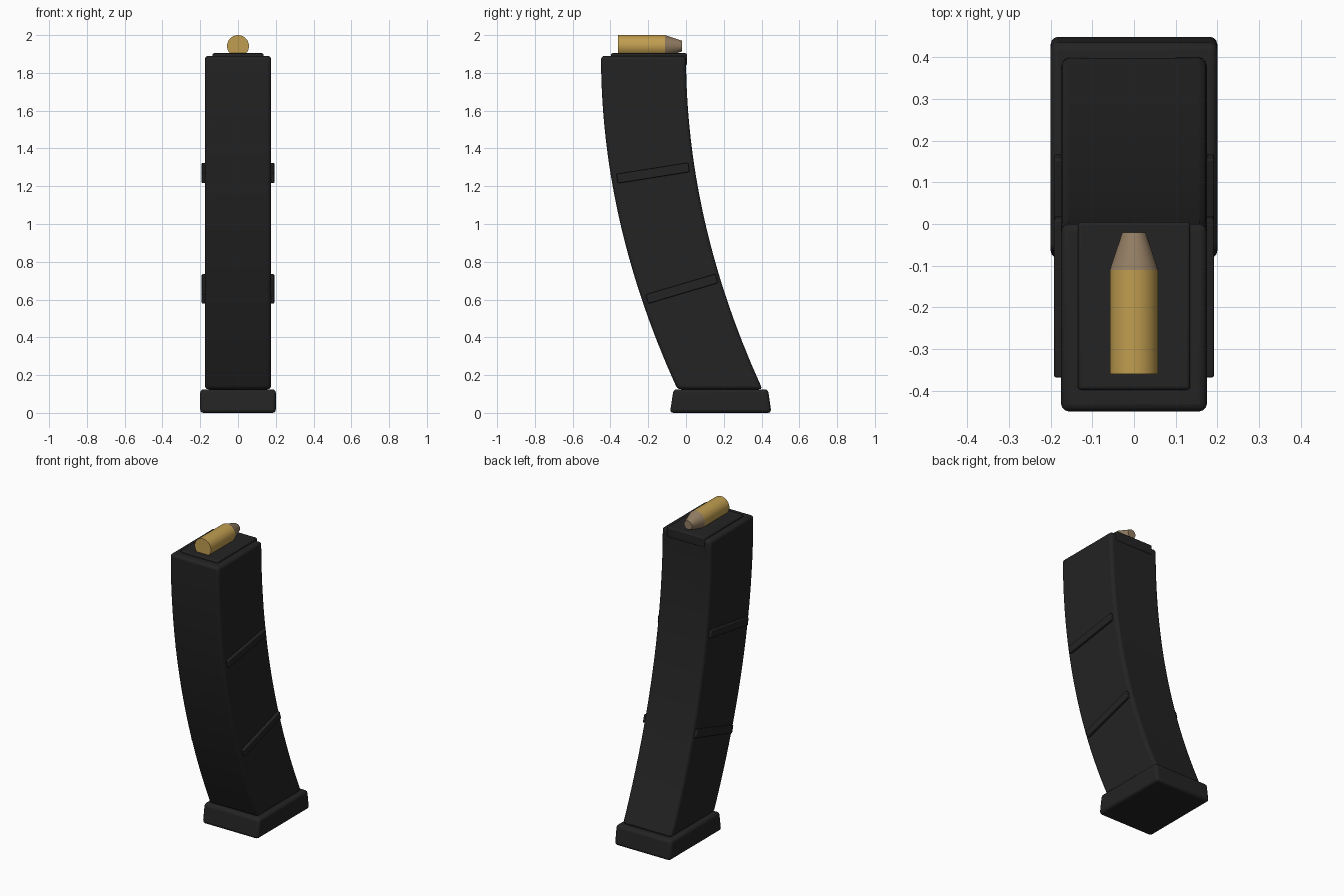
import bpy
import bmesh
import math
from mathutils import Matrix

cube = bpy.data.objects.get("Cube")
if cube:
    bpy.data.objects.remove(cube, do_unlink=True)


def material(name, color, roughness=0.5):
    m = bpy.data.materials.new(name)
    m.use_nodes = True
    m.diffuse_color = (*color, 1)
    bsdf = m.node_tree.nodes["Principled BSDF"]
    bsdf.inputs["Base Color"].default_value = (*color, 1)
    bsdf.inputs["Roughness"].default_value = roughness
    return m


BLACK = material("black polymer", (0.017, 0.017, 0.017), 0.6)
BRASS = material("brass", (0.53, 0.34, 0.08))
COPPER = material("dull copper", (0.29, 0.205, 0.125))


def finish(name, bm, mat, bevel=0):
    """Turn a bmesh into a shaded object, with optional rounded edges."""
    bmesh.ops.recalc_face_normals(bm, faces=bm.faces)
    mesh = bpy.data.meshes.new(name)
    bm.to_mesh(mesh)
    bm.free()
    mesh.materials.append(mat)
    obj = bpy.data.objects.new(name, mesh)
    bpy.context.collection.objects.link(obj)
    if bevel:
        mod = obj.modifiers.new("rounded edges", "BEVEL")
        mod.width = bevel
        mod.segments = 3
        mod.limit_method = "ANGLE"
        mod.angle_limit = math.radians(40)
    bpy.ops.object.select_all(action="DESELECT")
    obj.select_set(True)
    bpy.context.view_layer.objects.active = obj
    bpy.ops.object.shade_smooth_by_angle(angle=math.radians(35))
    return obj


def loft(name, sections, half_width, mat, bevel):
    """Stack rectangles given as (front y, back y, z)."""
    bm = bmesh.new()
    rings = []
    for front, back, z in sections:
        corners = ((-1, front), (1, front), (1, back), (-1, back))
        rings.append([bm.verts.new((s * half_width, y, z)) for s, y in corners])
    for low, high in zip(rings, rings[1:]):
        for i in range(4):
            j = (i + 1) % 4
            bm.faces.new((low[i], low[j], high[j], high[i]))
    bm.faces.new(rings[0])
    bm.faces.new(rings[-1])
    return finish(name, bm, mat, bevel)


def cone_along_y(name, start, end, r_start, r_end, z, mat):
    bm = bmesh.new()
    turn = Matrix.Translation((0, (start + end) / 2, z)) @ Matrix.Rotation(-math.pi / 2, 4, "X")
    bmesh.ops.create_cone(bm, cap_ends=True, segments=48, radius1=r_start,
                          radius2=r_end, depth=end - start, matrix=turn)
    return finish(name, bm, mat)


# Curved body, sweeping backwards towards the bottom
BOTTOM, TOP, STEPS = 0.125, 1.89, 28
sections = []
for i in range(STEPS + 1):
    t = 1 - i / STEPS
    sweep = 0.405 * t * t
    sections.append((-0.45 + sweep, sweep, TOP + (BOTTOM - TOP) * t))
loft("curved_body", sections, 0.175, BLACK, 0.018)

# Base plate and top platform
loft("base_plate", [(-0.085, 0.452, 0), (-0.066, 0.434, 0.125)], 0.2, BLACK, 0.018)
loft("top_platform", [(-0.398, 0.005, 1.84), (-0.398, 0.005, 1.904)], 0.135, BLACK, 0.008)

# Slanted ribs on both sides
for level, y, z, tilt in (("upper", -0.175, 1.27, 9), ("lower", -0.022, 0.657, 16.5)):
    for side, sign in (("left", 1), ("right", -1)):
        bm = bmesh.new()
        place = (Matrix.Translation((sign * 0.175, y, z))
                 @ Matrix.Rotation(math.radians(tilt), 4, "X")
                 @ Matrix.Diagonal((0.034, 0.385, 0.05, 1)))
        bmesh.ops.create_cube(bm, size=1, matrix=place)
        finish(f"{level}_rib_{side}", bm, BLACK, 0.005)

# Cartridge resting on the platform
cone_along_y("cartridge_case", -0.36, -0.11, 0.058, 0.058, 1.942, BRASS)
cone_along_y("cartridge_tip", -0.11, -0.02, 0.058, 0.028, 1.942, COPPER)
